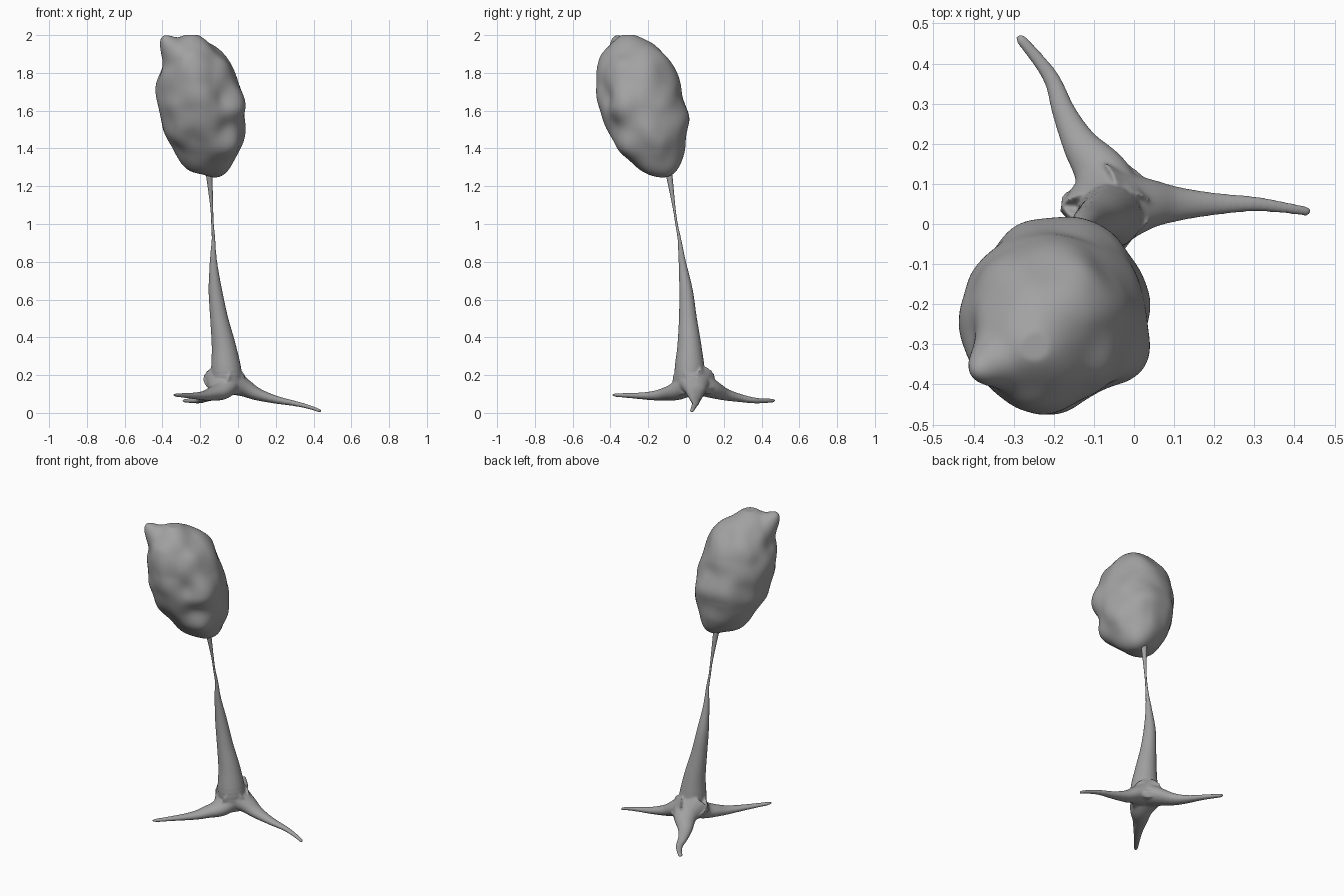
import bpy, bmesh, math
from mathutils import Vector, noise

cube = bpy.data.objects.get("Cube")
if cube:
    bpy.data.objects.remove(cube, do_unlink=True)

color = (0.36, 0.36, 0.36, 1)
grey = bpy.data.materials.new("stone grey")
grey.use_nodes = True
grey.diffuse_color = color
grey.node_tree.nodes["Principled BSDF"].inputs["Base Color"].default_value = color


def spline(points, steps=6):
    """Sample a smooth curve passing through the given points."""
    points = [Vector(point) for point in points]
    last = len(points) - 1
    samples = []
    for i in range(last):
        before, start = points[max(i - 1, 0)], points[i]
        end, after = points[i + 1], points[min(i + 2, last)]
        leave, arrive = (end - before) / 2, (after - start) / 2
        for step in range(steps):
            t = step / steps
            ease = t * t * (3 - 2 * t)
            samples.append(start.lerp(end, ease)
                           + leave * t * (1 - t) ** 2
                           - arrive * t * t * (1 - t))
    samples.append(points[last])
    return samples


def add_tube(bm, path, widths, flatness=1, sides=20):
    """Skin a capped tube along a path, with a half width at every point."""
    loops = []
    for i, (centre, width) in enumerate(zip(path, widths)):
        ahead = path[min(i + 1, len(path) - 1)]
        behind = path[max(i - 1, 0)]
        tangent = (ahead - behind).normalized()
        across = tangent.cross(Vector((0, 0, 1))).normalized() * width
        upward = across.cross(tangent) * flatness
        loop = []
        for k in range(sides):
            angle = math.tau * k / sides
            loop.append(bm.verts.new(centre + across * math.cos(angle) + upward * math.sin(angle)))
        loops.append(loop)
    for lower, upper in zip(loops, loops[1:]):
        for k in range(sides):
            bm.faces.new((lower[k - 1], lower[k], upper[k], upper[k - 1]))
    bm.faces.new(loops[0])
    bm.faces.new(loops[-1])


def finish(bm, name, smoothing=0, fused=False):
    """Turn the mesh into a smooth shaded object."""
    bmesh.ops.recalc_face_normals(bm, faces=bm.faces)
    mesh = bpy.data.meshes.new(name)
    bm.to_mesh(mesh)
    bm.free()
    mesh.materials.append(grey)
    mesh.shade_smooth()
    obj = bpy.data.objects.new(name, mesh)
    bpy.context.collection.objects.link(obj)
    if fused:
        fuse = obj.modifiers.new("fuse", 'REMESH')
        fuse.mode = 'VOXEL'
        fuse.voxel_size = 0.005
        fuse.use_smooth_shade = True
    if smoothing:
        soften = obj.modifiers.new("soften", 'SMOOTH')
        soften.iterations = smoothing


# Trunk: leaning taper, each point is x, y, z and radius
trunk = spline([
    (-0.055, 0.03, 0.1, 0.07),
    (-0.06, 0.02, 0.2, 0.083),
    (-0.075, 0.018, 0.35, 0.065),
    (-0.1, 0.01, 0.5, 0.048),
    (-0.12, 0, 0.65, 0.036),
    (-0.13, -0.02, 0.8, 0.02),
    (-0.13, -0.035, 0.92, 0.01)])
bm = bmesh.new()
add_tube(bm, [point.xyz for point in trunk], [point.w for point in trunk])

# Three roots: flaring out of the trunk foot and thinning with distance
foot = Vector((-0.07, 0.04, 0.18))
right_root = [(0.03, 0.05, 0.135), (0.1, 0.05, 0.1), (0.2, 0.05, 0.07),
              (0.3, 0.05, 0.05), (0.38, 0.04, 0.03), (0.44, 0.03, 0.008)]
back_root = [(-0.08, 0.12, 0.135), (-0.135, 0.2, 0.1), (-0.175, 0.28, 0.08),
             (-0.21, 0.37, 0.065), (-0.29, 0.47, 0.065)]
front_root = [(-0.09, -0.04, 0.12), (-0.14, -0.11, 0.1),
              (-0.2, -0.2, 0.09), (-0.34, -0.39, 0.095)]
for root in (right_root, back_root, front_root):
    path = spline([foot] + root)
    widths = [0.007 + 0.11 * math.exp(-5.6 * (point - foot).length) for point in path]
    widths[-1] *= 0.6
    add_tube(bm, path, widths, flatness=0.75)

# Web of bark filling the crotch between the right and back roots
web = spline([foot, (-0.03, 0.09, 0.14), (0, 0.13, 0.115)])
add_tube(bm, web, [0.08 - 0.05 * i / len(web) for i in range(len(web))], flatness=0.6)
finish(bm, "trunk_and_roots", smoothing=14, fused=True)

# Stem: thin neck that widens again into the crown
stem = spline([
    (-0.13, -0.02, 0.82, 0.014),
    (-0.13, -0.035, 0.92, 0.009),
    (-0.135, -0.05, 1, 0.0065),
    (-0.14, -0.065, 1.1, 0.008),
    (-0.157, -0.098, 1.32, 0.021)])
bm = bmesh.new()
add_tube(bm, [point.xyz for point in stem], [point.w for point in stem])
finish(bm, "stem")

# Crown: leaning egg with fine noise, then chosen bumps and dents
lumps = [  # place, height, spread
    ((-0.38, -0.36, 1.94), 0.1, 0.04),
    ((-0.41, -0.28, 1.84), -0.025, 0.05),
    ((-0.08, -0.42, 1.68), -0.035, 0.05),
    ((0, -0.38, 1.6), 0.03, 0.07),
    ((-0.02, -0.4, 1.5), -0.03, 0.05),
    ((-0.03, -0.34, 1.42), 0.025, 0.05),
    ((-0.12, -0.32, 1.92), -0.025, 0.05),
    ((-0.12, -0.14, 1.88), 0.03, 0.06),
    ((-0.36, -0.4, 1.82), -0.02, 0.06),
    ((-0.12, -0.09, 1.3), 0.03, 0.06)]
middle = Vector((-0.2, -0.23, 1.63))
bm = bmesh.new()
bmesh.ops.create_icosphere(bm, subdivisions=6, radius=1)
for vert in bm.verts:
    direction = vert.co.normalized()
    height = direction.z * 0.37
    lean = Vector((-0.14, -0.2, 1)) * height
    place = middle + lean + Vector((direction.x, direction.y, 0)) * 0.23
    push = 0.018 * noise.noise(place * 8)
    for at, amount, spread in lumps:
        gap = (place - Vector(at)).length / spread
        push += amount * math.exp(-gap * gap / 2)
    vert.co = place + direction * push
    vert.co.z = min(vert.co.z, 2)
finish(bm, "crown", smoothing=3)
